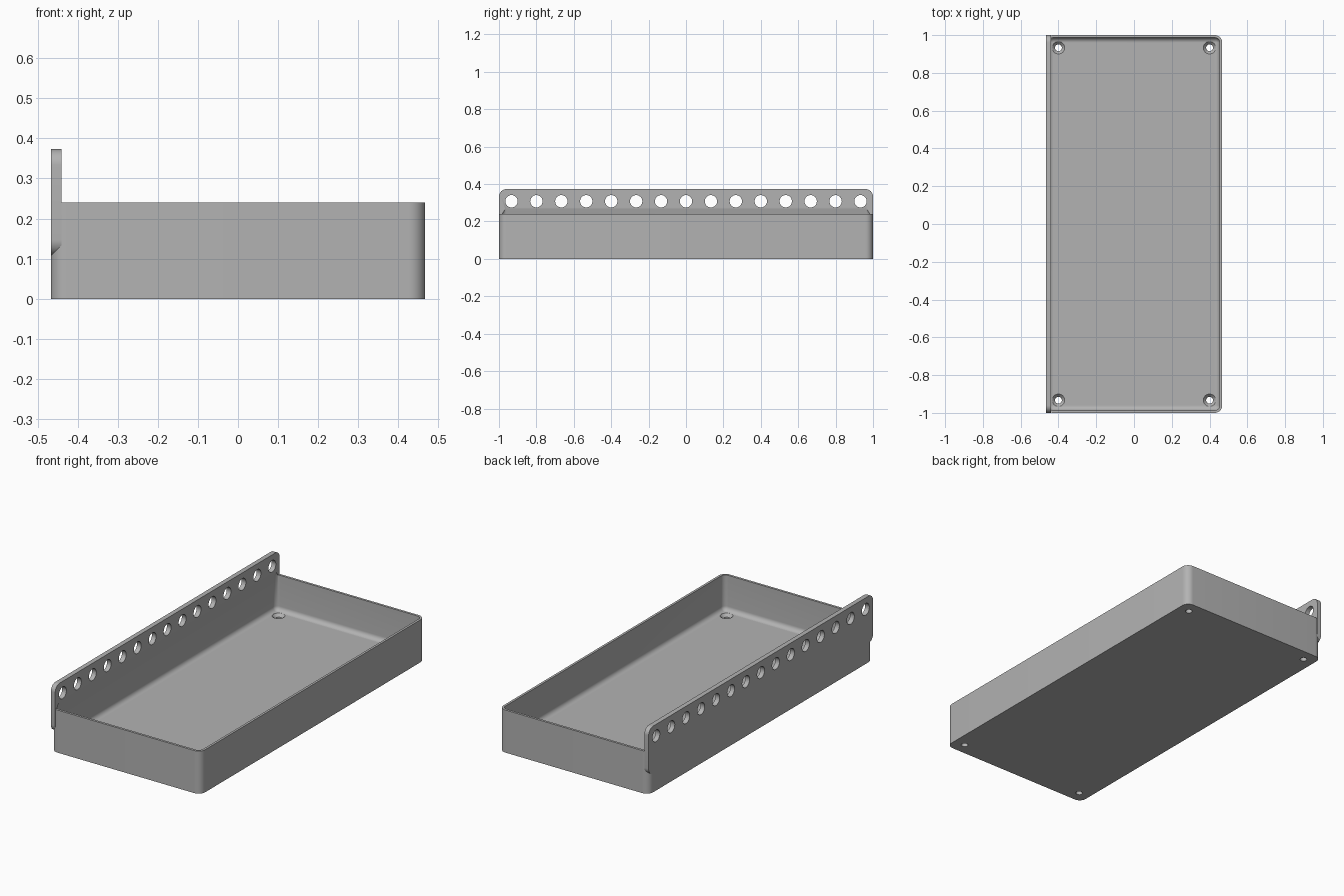
import bpy, bmesh, math
from mathutils import Matrix

if "Cube" in bpy.data.objects:
    bpy.data.objects.remove(bpy.data.objects["Cube"], do_unlink=True)

HX, HY = 0.467, 1.0              # half width and half length
RIM, FLOOR = 0.24, 0.04          # rim height and floor thickness
WALL, PLATE = 0.0133, 0.0267     # wall and plate thickness
RADIUS = 0.04                    # rounded corner radius
TOP, BASE = 0.373, 0.107         # plate top and bottom

grey = bpy.data.materials.new("grey_plastic")
grey.use_nodes = True
grey.diffuse_color = (0.45, 0.45, 0.45, 1)
grey.node_tree.nodes["Principled BSDF"].inputs["Base Color"].default_value = grey.diffuse_color


def rounded_rect(a, b, r, steps=10):
    """Outline of a centred rectangle with round corners."""
    points = []
    for k, (sx, sy) in enumerate([(1, 1), (-1, 1), (-1, -1), (1, -1)]):
        for i in range(steps + 1):
            t = math.pi / 2 * (k + i / steps)
            points.append((sx * (a - r) + r * math.cos(t), sy * (b - r) + r * math.sin(t)))
    return points


def circle(r, n=32):
    return [(r * math.cos(2 * math.pi * i / n), r * math.sin(2 * math.pi * i / n)) for i in range(n)]


def loft(name, sections, matrix=Matrix()):
    """Closed solid through stacked (outline, height) sections."""
    bm = bmesh.new()
    rings = [[bm.verts.new((x, y, z)) for x, y in outline] for outline, z in sections]
    for low, high in zip(rings, rings[1:]):
        for i in range(len(low)):
            j = (i + 1) % len(low)
            bm.faces.new((low[i], low[j], high[j], high[i]))
    bm.faces.new(rings[0][::-1])
    bm.faces.new(rings[-1])
    bm.transform(matrix)
    bmesh.ops.recalc_face_normals(bm, faces=bm.faces)
    mesh = bpy.data.meshes.new(name)
    bm.to_mesh(mesh)
    bm.free()
    mesh.materials.append(grey)
    obj = bpy.data.objects.new(name, mesh)
    bpy.context.collection.objects.link(obj)
    return obj


def boolean(target, tool, operation):
    """Apply a boolean and discard its tool."""
    mod = target.modifiers.new(operation, 'BOOLEAN')
    mod.object, mod.operation, mod.solver = tool, operation, 'EXACT'
    bpy.context.view_layer.objects.active = target
    bpy.ops.object.modifier_apply(modifier=mod.name)
    bpy.data.objects.remove(tool, do_unlink=True)


# Tray block with rounded vertical corners
outer = rounded_rect(HX, HY, RADIUS)
tray = loft("tray", [(outer, 0), (outer, RIM)])

# Tall mounting plate, rounded in the side profile
upright = Matrix.Translation((-HX, 0, (TOP + BASE) / 2)) @ Matrix(
    ((0, 0, 1, 0), (1, 0, 0, 0), (0, 1, 0, 0), (0, 0, 0, 1)))
profile = rounded_rect(HY, (TOP - BASE) / 2, RADIUS)
boolean(tray, loft("mounting_plate", [(profile, 0), (profile, PLATE)], upright), 'UNION')


# Cavity with a floor fillet and a sloped underside beneath the plate
def inner(inset):
    return rounded_rect(HX - WALL - inset, HY - WALL - inset, RADIUS - WALL - inset)


fillet = 0.026
sections = []
for i in range(9):
    t = math.pi / 2 * i / 8
    sections.append((inner(fillet * (1 - math.sin(t))), FLOOR + fillet * (1 - math.cos(t))))
sections += [(inner(0), RIM), (inner(0.0167), RIM + 0.0333)]
boolean(tray, loft("cavity_cutter", sections), 'DIFFERENCE')

# Row of round holes along the plate
for i in range(15):
    spot = Matrix.Translation((-HX, (i - 7) * 0.1333, 0.308)) @ Matrix.Rotation(math.pi / 2, 4, 'Y')
    ring = circle(0.033)
    boolean(tray, loft("plate_hole_cutter", [(ring, -0.05), (ring, 0.08)], spot), 'DIFFERENCE')

# Countersunk screw holes in the floor corners
for sx in (-1, 1):
    for sy in (-1, 1):
        spot = Matrix.Translation((sx * 0.4, sy * 0.933, 0))
        steps = [(circle(0.018), -0.02), (circle(0.018), FLOOR - 0.016),
                 (circle(0.033), FLOOR), (circle(0.033), FLOOR + 0.02)]
        boolean(tray, loft("screw_hole_cutter", steps, spot), 'DIFFERENCE')

# Smooth curves, sharp edges
bpy.ops.object.select_all(action='DESELECT')
tray.select_set(True)
bpy.context.view_layer.objects.active = tray
bpy.ops.object.shade_smooth_by_angle(angle=math.radians(30))
